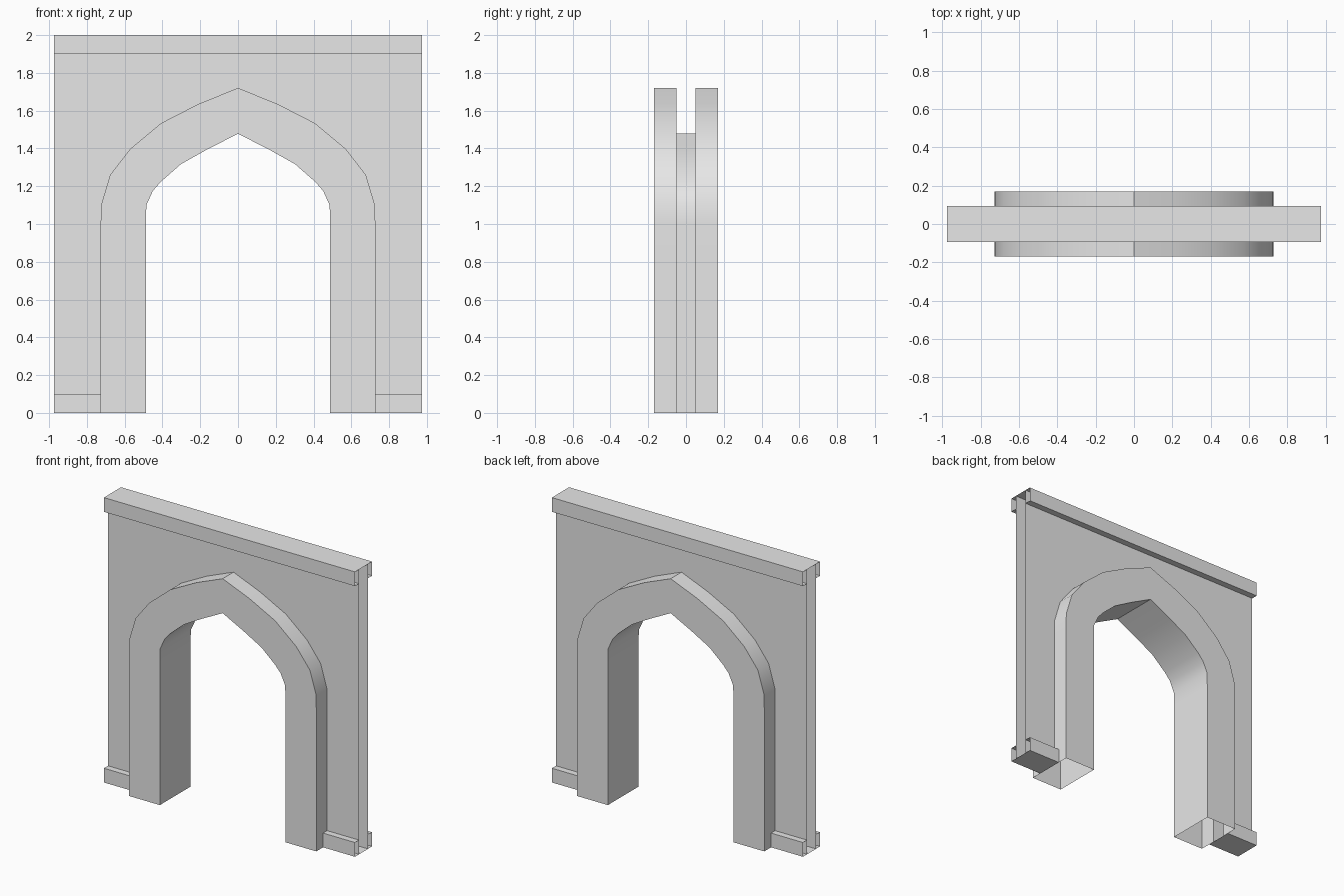
import bpy
import bmesh
import math
from mathutils import Vector

cube = bpy.data.objects.get("Cube")
if cube:
    bpy.data.objects.remove(cube, do_unlink=True)

# Main sizes
HALF_WIDTH, HEIGHT = 0.975, 2.0
WALL_Y, TRIM_Y, ARCH_Y = -0.05, -0.095, -0.17
TRIM_HEIGHT = 0.1

# Right half of the pointed arch, as (x, z) from floor to apex
OUTER = [(0.727, 0), (0.727, 1.0), (0.725, 1.1), (0.677, 1.26),
         (0.571, 1.397), (0.407, 1.534), (0.206, 1.637), (0, 1.72)]
INNER = [(0.488, 0), (0.488, 1.0), (0.485, 1.1), (0.451, 1.175),
         (0.408, 1.224), (0.302, 1.317), (0.168, 1.392), (0, 1.478)]

stone = bpy.data.materials.new("grey stone")
stone.use_nodes = True
grey = (0.8, 0.8, 0.8, 1)
stone.diffuse_color = grey
stone.node_tree.nodes["Principled BSDF"].inputs["Base Color"].default_value = grey


def at_y(path, y):
    return [(x, y, z) for x, z in path]


def strip(bm, side_a, side_b, facing):
    """Quads between two matching paths, turned towards a direction."""
    for i in range(len(side_a) - 1):
        corners = (side_a[i], side_b[i], side_b[i + 1], side_a[i + 1])
        face = bm.faces.new([bm.verts.new(c) for c in corners])
        face.normal_update()
        if face.normal.dot(Vector(facing)) < 0:
            face.normal_flip()


def finish(name, bm):
    """Weld one quarter, mirror it across x and y, and shade it."""
    bmesh.ops.remove_doubles(bm, verts=bm.verts[:], dist=0.0005)
    mesh = bpy.data.meshes.new(name)
    bm.to_mesh(mesh)
    bm.free()
    mesh.materials.append(stone)
    obj = bpy.data.objects.new(name, mesh)
    bpy.context.collection.objects.link(obj)
    bpy.ops.object.select_all(action='DESELECT')
    obj.select_set(True)
    bpy.context.view_layer.objects.active = obj
    mirror = obj.modifiers.new("mirror", 'MIRROR')
    mirror.use_axis = (True, True, False)
    bpy.ops.object.modifier_apply(modifier=mirror.name)
    bpy.ops.object.shade_smooth_by_angle(angle=math.radians(30))


def trim(name, x_inner, profile, facings):
    """Moulding of a (y, z) profile run along x, open at its ends."""
    bm = bmesh.new()
    for a, b, facing in zip(profile, profile[1:], facings):
        strip(bm, [(x_inner, *a), (x_inner, *b)],
              [(HALF_WIDTH, *a), (HALF_WIDTH, *b)], facing)
    finish(name, bm)


UP, DOWN, FRONT = (0, 0, 1), (0, 0, -1), (0, -1, 0)

# Wall sheets around the arch, open at the ends
bm = bmesh.new()
edge = [(HALF_WIDTH, z) for x, z in OUTER]
strip(bm, at_y(OUTER, WALL_Y), at_y(edge, WALL_Y), FRONT)
apex = OUTER[-1][1]
strip(bm, [(0, WALL_Y, apex), (0, WALL_Y, HEIGHT)],
      [(HALF_WIDTH, WALL_Y, apex), (HALF_WIDTH, WALL_Y, HEIGHT)], FRONT)
finish("wall", bm)

# Raised arch surround: face, outer rim and soffit
bm = bmesh.new()
strip(bm, at_y(OUTER, ARCH_Y), at_y(INNER, ARCH_Y), FRONT)
strip(bm, at_y(OUTER, ARCH_Y), at_y(OUTER, WALL_Y), (1, 0, 1))
strip(bm, at_y(INNER, ARCH_Y), at_y(INNER, 0), (-1, 0, -1))
finish("arch_surround", bm)

# Cornice along the top
low = HEIGHT - TRIM_HEIGHT
trim("cornice", 0, [(WALL_Y, low), (TRIM_Y, low), (TRIM_Y, HEIGHT), (0, HEIGHT)],
     [DOWN, FRONT, UP])

# Plinths either side of the arch
trim("plinth", OUTER[0][0],
     [(WALL_Y, TRIM_HEIGHT), (TRIM_Y, TRIM_HEIGHT), (TRIM_Y, 0), (0, 0)],
     [UP, FRONT, DOWN])
